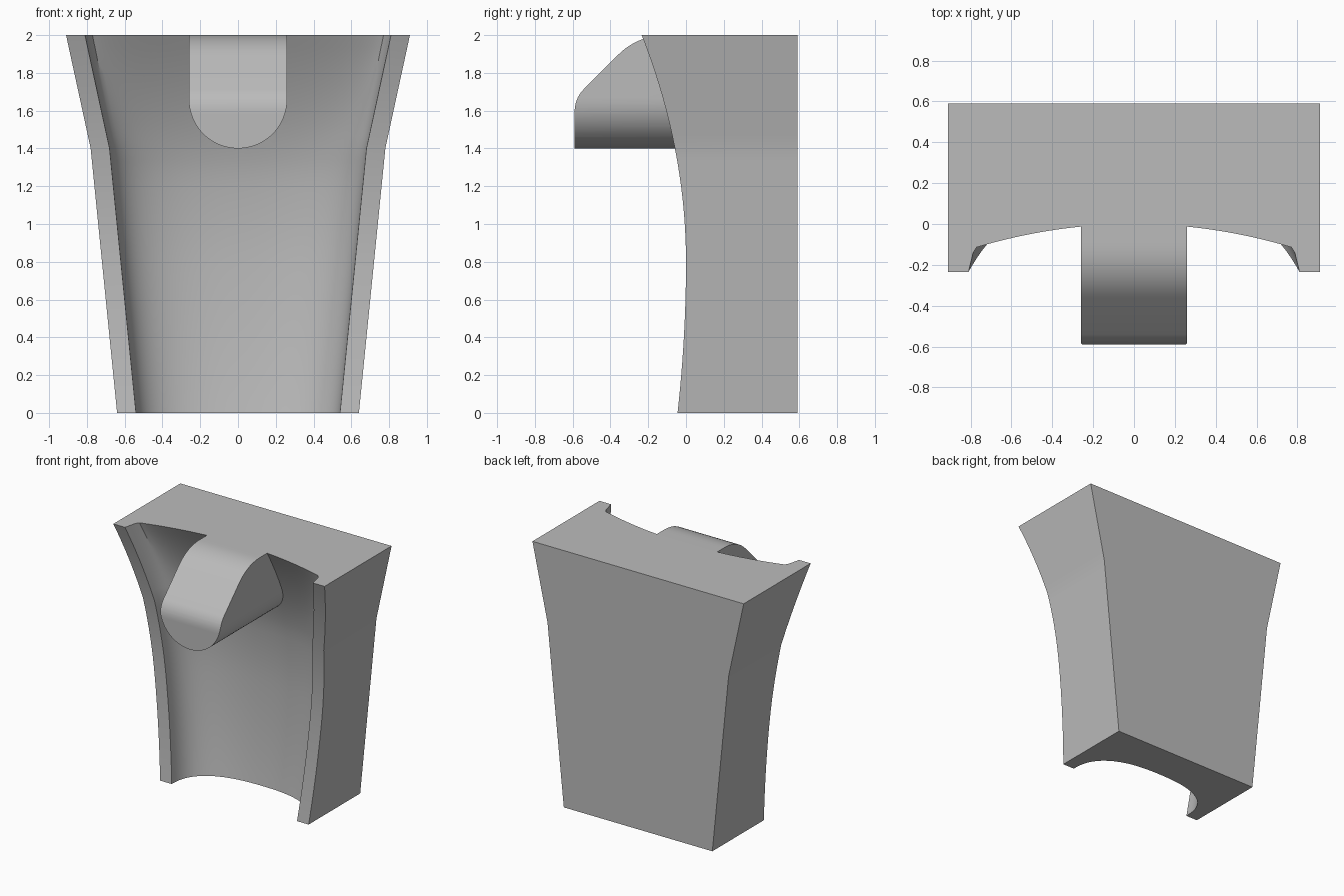
import bpy, bmesh, math

cube = bpy.data.objects.get("Cube")
if cube:
    bpy.data.objects.remove(cube, do_unlink=True)

grey = bpy.data.materials.new("plain grey")
grey.use_nodes = True
grey.diffuse_color = (0.5, 0.5, 0.5, 1)
grey.node_tree.nodes["Principled BSDF"].inputs["Base Color"].default_value = (0.5, 0.5, 0.5, 1)

BACK = 0.59


def loft(name, rings):
    """Join equal-length closed rings into a capped solid."""
    bm = bmesh.new()
    rows = [[bm.verts.new(p) for p in ring] for ring in rings]
    n = len(rows[0])
    for a, b in zip(rows, rows[1:]):
        for i in range(n):
            j = (i + 1) % n
            bm.faces.new((a[i], a[j], b[j], b[i]))
    bm.faces.new(rows[0][::-1])
    bm.faces.new(rows[-1])
    bmesh.ops.recalc_face_normals(bm, faces=bm.faces)
    mesh = bpy.data.meshes.new(name)
    bm.to_mesh(mesh)
    bm.free()
    mesh.materials.append(grey)
    ob = bpy.data.objects.new(name, mesh)
    bpy.context.collection.objects.link(ob)
    return ob


def combine(target, other, operation):
    """Apply a boolean and drop the helper."""
    mod = target.modifiers.new(operation, 'BOOLEAN')
    mod.operation = operation
    mod.solver = 'EXACT'
    mod.object = other
    bpy.ops.object.select_all(action='DESELECT')
    bpy.context.view_layer.objects.active = target
    target.select_set(True)
    bpy.ops.object.modifier_apply(modifier=mod.name)
    bpy.data.objects.remove(other, do_unlink=True)


def section(z, steps=40):
    """Cross-section of the flared body with its scooped channel."""
    outer = 0.64 + 0.1 * z + max(0, z - 1.4) * 0.117
    inner = outer - 0.1
    front = -(0.07 if z < 0.8 else 0.163) * (z - 0.8) ** 2
    depth = 0.34 - 0.105 * (max(0, z - 1.25) / 0.75) ** 1.5
    kink = max(0, (z - 1.4) / 0.6) ** 1.5
    ring = [(outer, BACK, z), (outer, front, z)]
    for i in range(steps + 1):
        c = math.cos(math.pi * i / steps)
        u = abs(c)
        bowl = max(0, 1 - u ** 2.5) ** 0.4
        # Shallow arc with a straight lip, blended in toward the top
        arc = 1 - 0.5 * (u / 0.965) ** 2 if u < 0.965 else 0.5 * (1 - u) / 0.035
        ring.append((inner * c, front + depth * (bowl * (1 - kink) + arc * kink), z))
    ring += [(-outer, front, z), (-outer, BACK, z)]
    return ring


body = loft("flared_body", [section(i / 15) for i in range(31)])

# Peg: rounded-bottom bar trimmed by a sloped side profile
R, MID, TOP = 0.26, 1.66, 2.0
outline = [(R, TOP)] + [(R * math.cos(a), MID - R * math.sin(a))
                        for a in (math.pi * i / 32 for i in range(33))] + [(-R, TOP)]
peg = loft("front_peg", [[(x, y, z) for x, z in outline] for y in (-0.59, 0.42)])


def bend(p, q, r, steps=10):
    """Rounded corner running from p to r, pulled toward q."""
    pts = []
    for i in range(steps + 1):
        t = i / steps
        pts.append(tuple((1 - t) ** 2 * a + 2 * t * (1 - t) * b + t * t * c
                         for a, b, c in zip(p, q, r)))
    return pts


side = [(0.6, 1.2), (-0.59, 1.2)]
side += bend((-0.59, 1.59), (-0.59, 1.665), (-0.54, 1.715))
side += bend((-0.36, 1.895), (-0.255, 2.0), (-0.1, 2.0))
side += [(0.6, 2.0)]
trim = loft("peg_trim", [[(x, y, z) for y, z in side] for x in (-0.5, 0.5)])
combine(peg, trim, 'INTERSECT')
combine(body, peg, 'UNION')

bpy.ops.object.select_all(action='DESELECT')
bpy.context.view_layer.objects.active = body
body.select_set(True)
bpy.ops.object.shade_smooth_by_angle(angle=math.radians(28))
